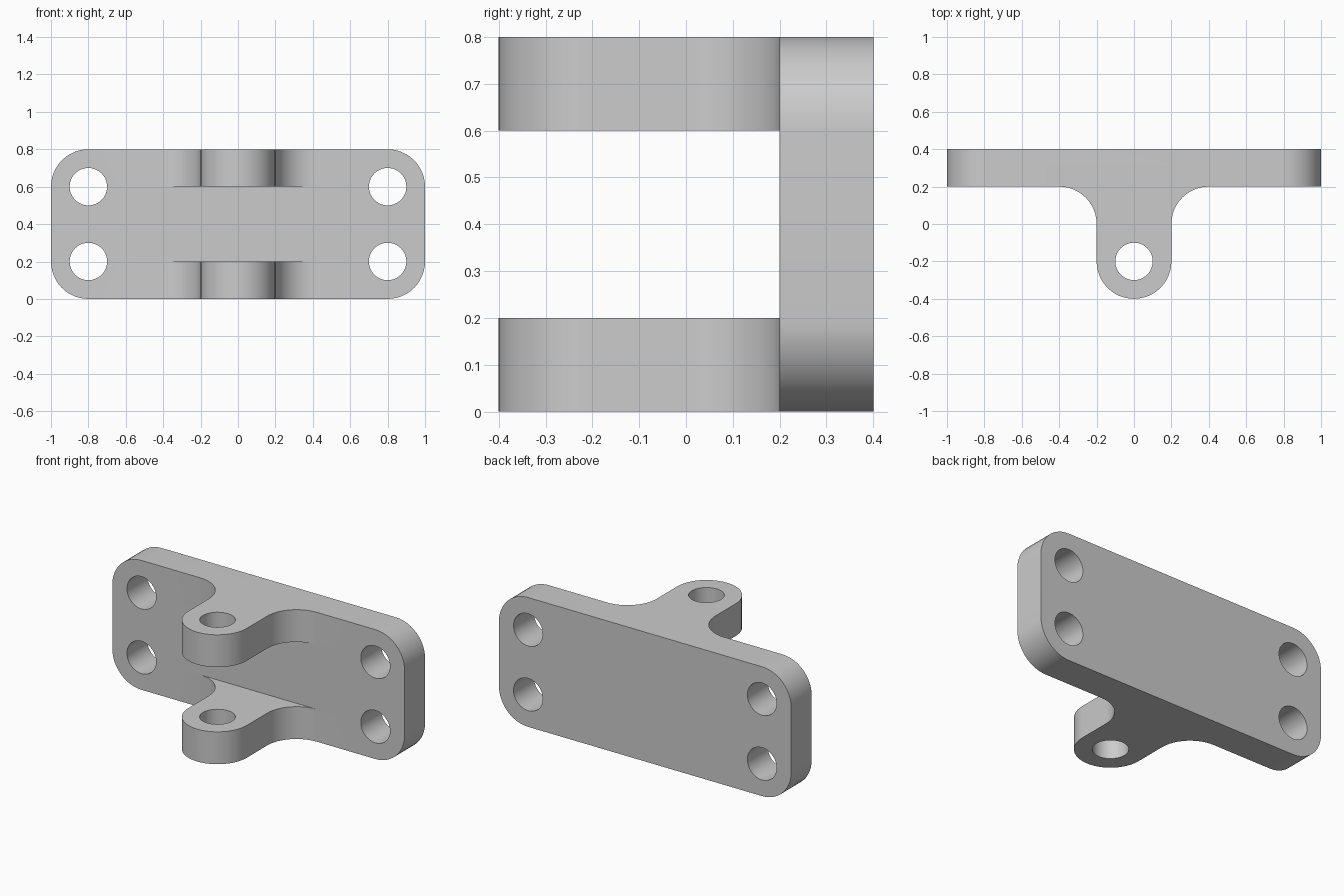
import bpy, bmesh
from math import cos, sin, radians
from mathutils import Vector

if "Cube" in bpy.data.objects:
    bpy.data.objects.remove(bpy.data.objects["Cube"])

grey = bpy.data.materials.new("plain_grey")
grey.diffuse_color = (0.6, 0.6, 0.6, 1)
grey.use_nodes = True
grey.node_tree.nodes["Principled BSDF"].inputs["Base Color"].default_value = grey.diffuse_color


def arc(cx, cy, r, a0, a1, n=12):
    """Points on an arc, angles in degrees."""
    return [(cx + r * cos(radians(a0 + (a1 - a0) * i / n)),
             cy + r * sin(radians(a0 + (a1 - a0) * i / n))) for i in range(n + 1)]


def circle(cx, cy, r):
    return arc(cx, cy, r, 0, 360, 48)[:-1]


def extruded(name, loops, place, depth):
    """Fill an outline with holes and extrude it along depth."""
    bm = bmesh.new()
    edges = []
    for loop in loops:
        vs = [bm.verts.new(place(u, v)) for u, v in loop]
        edges += [bm.edges.new((vs[i - 1], vs[i])) for i in range(len(vs))]
    bmesh.ops.triangle_fill(bm, edges=edges, use_beauty=True)
    res = bmesh.ops.extrude_face_region(bm, geom=bm.faces[:], use_keep_orig=True)
    moved = [g for g in res["geom"] if isinstance(g, bmesh.types.BMVert)]
    bmesh.ops.translate(bm, verts=moved, vec=Vector(depth))
    bmesh.ops.recalc_face_normals(bm, faces=bm.faces[:])
    mesh = bpy.data.meshes.new(name)
    bm.to_mesh(mesh)
    bm.free()
    mesh.materials.append(grey)
    obj = bpy.data.objects.new(name, mesh)
    bpy.context.collection.objects.link(obj)
    return obj


# Mounting plate: rounded rectangle with four bolt holes
outline = (arc(0.8, 0.6, 0.2, 0, 90) + arc(-0.8, 0.6, 0.2, 90, 180)
           + arc(-0.8, 0.2, 0.2, 180, 270) + arc(0.8, 0.2, 0.2, 270, 360))
bolts = [circle(x, z, 0.1) for x in (-0.8, 0.8) for z in (0.2, 0.6)]
plate = extruded("clevis_bracket", [outline] + bolts,
                 lambda u, v: (u, 0.2, v), (0, 0.2, 0))

# Lug profile: round nose, filleted root sunk into the plate, pin hole
lug = (arc(0, -0.2, 0.2, 180, 360, 24) + arc(0.4, 0, 0.2, 180, 90)
       + [(0.4, 0.3), (-0.4, 0.3)] + arc(-0.4, 0, 0.2, 90, 0))
bpy.context.view_layer.objects.active = plate
for name, z in (("lower_lug", 0.0), ("upper_lug", 0.6)):
    part = extruded(name, [lug, circle(0, -0.2, 0.1)],
                    lambda u, v: (u, v, z), (0, 0, 0.2))
    # Weld the lug to the plate
    mod = plate.modifiers.new("weld_" + name, 'BOOLEAN')
    mod.operation = 'UNION'
    mod.solver = 'EXACT'
    mod.object = part
    bpy.ops.object.modifier_apply(modifier=mod.name)
    bpy.data.objects.remove(part, do_unlink=True)

# Smooth curved walls, crisp rims
plate.select_set(True)
bpy.ops.object.shade_smooth_by_angle(angle=radians(30))
